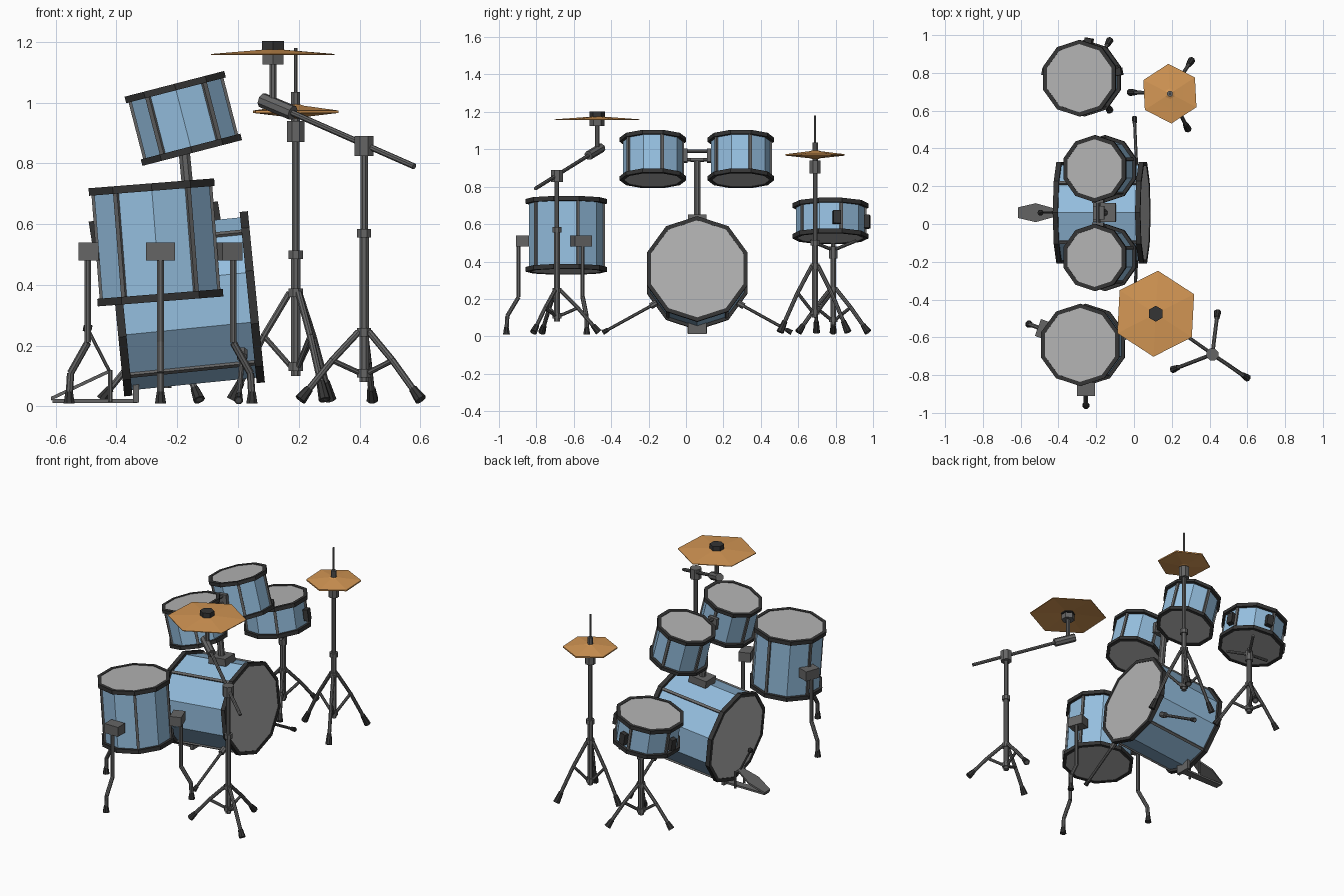
import bpy, bmesh
from math import sin, cos, pi, radians
from mathutils import Vector, Matrix

if "Cube" in bpy.data.objects:
    bpy.data.objects.remove(bpy.data.objects["Cube"])


def material(name, c):
    m = bpy.data.materials.new(name)
    m.diffuse_color = (*c, 1)
    m.use_nodes = True
    m.node_tree.nodes["Principled BSDF"].inputs["Base Color"].default_value = m.diffuse_color
    return m


BLUE = material("blue_shell", (0.30, 0.52, 0.74))
COPPER = material("copper", (0.66, 0.31, 0.09))
DARK = material("dark_rubber", (0.035, 0.035, 0.035))
STEEL = material("steel", (0.13, 0.13, 0.13))
SKIN = material("drum_skin", (0.45, 0.45, 0.45))


def finish(bm, name, mat):
    bmesh.ops.recalc_face_normals(bm, faces=bm.faces)
    me = bpy.data.meshes.new(name)
    bm.to_mesh(me)
    bm.free()
    me.materials.append(mat)
    ob = bpy.data.objects.new(name, me)
    bpy.context.collection.objects.link(ob)


def lathe(bm, M, profile, n=10, phase=pi / 2, closed=False):
    """Spin (radius, height) points about the local z of M; open ends are capped."""
    rings = [[bm.verts.new(M @ Vector((r * cos(phase + 2 * pi * i / n), r * sin(phase + 2 * pi * i / n), h)))
              for i in range(n)] for r, h in profile]
    pairs = list(zip(rings, rings[1:])) + ([(rings[-1], rings[0])] if closed else [])
    for a, b in pairs:
        for i in range(n):
            j = (i + 1) % n
            bm.faces.new((a[i], a[j], b[j], b[i]))
    if not closed:
        bm.faces.new(rings[0])
        bm.faces.new(rings[-1])


def rod(bm, a, b, r, r2=None, n=8):
    a, b = Vector(a), Vector(b)
    d = b - a
    M = Matrix.Translation(a) @ d.to_track_quat('Z', 'Y').to_matrix().to_4x4()
    lathe(bm, M, [(r, 0), (r if r2 is None else r2, d.length)], n, pi / n)


def box(bm, c, size, M=Matrix()):
    bmesh.ops.create_cube(bm, size=1, matrix=M @ Matrix.Translation(c) @ Matrix.Diagonal((*size, 1)))


def frame(c, tilt):
    return Matrix.Translation(c) @ Matrix.Rotation(radians(tilt), 4, 'Y')


def drum(name, c, tilt, R, L, hoop, lugs, phase=pi / 2):
    M, h, s = frame(c, tilt), L / 2, R - 0.018
    bm = bmesh.new()
    lathe(bm, M, [(s, -h + 0.01), (s, h - 0.01)], phase=phase)
    finish(bm, name + "_shell", BLUE)
    bm = bmesh.new()
    for z0, z1 in ((h - hoop, h), (-h, -h + hoop)):
        lathe(bm, M, [(R, z0), (R, z1), (R - 0.022, z1), (R - 0.022, z0)], phase=phase, closed=True)
    finish(bm, name + "_hoops", DARK)
    bm = bmesh.new()
    for k in (1, -1):
        lathe(bm, M, [(R - 0.02, k * (h - 0.012)), (R - 0.02, k * (h - 0.003))], phase=phase)
    finish(bm, name + "_skins", SKIN)
    bm = bmesh.new()
    for a in lugs:
        box(bm, (s, 0, 0), (0.014, 0.016, L - 0.03), M @ Matrix.Rotation(radians(a), 4, 'Z'))
    finish(bm, name + "_tension_rods", STEEL)


# Drums
five = [90 + 72 * i for i in range(5)]
drum("bass_drum", (-0.171, 0.06, 0.338), 84.3, 0.283, 0.465, 0.027, (36, 144, 216, 324), 0)
drum("left_tom", (-0.18, 0.293, 0.948), -14.5, 0.178, 0.235, 0.022, five)
drum("right_tom", (-0.18, -0.177, 0.948), -14.5, 0.178, 0.235, 0.022, five)
drum("floor_tom", (-0.27, -0.64, 0.54), -4.5, 0.218, 0.39, 0.025, five)
drum("snare", (-0.275, 0.772, 0.617), -9, 0.203, 0.19, 0.024, five)

# Snare strainers
bm = bmesh.new()
M = frame((-0.275, 0.772, 0.617), -9)
for a in (10, 170, 80):
    box(bm, (0.2, 0, -0.01), (0.03, 0.04, 0.07), M @ Matrix.Rotation(radians(a), 4, 'Z'))
finish(bm, "snare_strainers", DARK)

# Tom mount on the bass drum
bm = bmesh.new()
M = frame((-0.155, 0.06, 0.61), -5.5)
box(bm, (0, 0, 0.012), (0.12, 0.1, 0.045), M)
rod(bm, M @ Vector((0, 0, 0)), M @ Vector((0, 0, 0.33)), 0.02)
box(bm, (0, 0, 0.335), (0.06, 0.07, 0.016), M)
for z in (0.335, 0.38):
    rod(bm, M @ Vector((0, -0.07, z)), M @ Vector((0, 0.07, z)), 0.01)
for y in (-0.062, 0.062):
    box(bm, (0, y, 0.357), (0.06, 0.022, 0.07), M)
finish(bm, "tom_mount", STEEL)

# Bass drum spurs
bm, tips = bmesh.new(), bmesh.new()
for k in (-1, 1):
    a, b = Vector((0.015, 0.06 + k * 0.215, 0.18)), Vector((0.002, 0.06 + k * 0.505, 0.02))
    rod(bm, a, b, 0.009)
    rod(bm, a, a.lerp(b, 0.12), 0.018)
    rod(tips, a.lerp(b, 0.9), b, 0.012, 0.015)
finish(bm, "bass_spurs", STEEL)
finish(tips, "bass_spur_tips", DARK)

# Kick pedal with beater
bm = bmesh.new()
box(bm, (-0.47, 0.06, 0.018), (0.28, 0.045, 0.012))
box(bm, (-0.335, 0.06, 0.045), (0.02, 0.1, 0.065))
plate = [(-0.615, 0.028), (-0.52, 0.05), (-0.42, 0.022)]
vs = [[bm.verts.new((x, 0.06 + k * w, 0.02 + (x + 0.615) * 0.47 + dz)) for x, w in plate for k in (-1, 1)]
      for dz in (0, 0.012)]
loop = (0, 2, 4, 5, 3, 1)
for v in vs:
    bm.faces.new([v[i] for i in loop])
for i, j in zip(loop, loop[1:] + loop[:1]):
    bm.faces.new((vs[0][i], vs[0][j], vs[1][j], vs[1][i]))
for y in (0.015, 0.105):
    rod(bm, (-0.42, y, 0.015), (-0.42, y, 0.12), 0.008)
rod(bm, (-0.42, 0.015, 0.112), (-0.42, 0.105, 0.112), 0.008)
rod(bm, (-0.42, 0.06, 0.11), (-0.492, 0.06, 0.25), 0.006)
finish(bm, "kick_pedal", STEEL)
bm = bmesh.new()
bmesh.ops.create_icosphere(bm, subdivisions=1, radius=0.018, matrix=Matrix.Translation((-0.495, 0.06, 0.258)))
finish(bm, "kick_beater", DARK)

# Floor tom legs
bm, tips = bmesh.new(), bmesh.new()
for ang in (20, 160, 270):
    M = Matrix.Translation((-0.255, -0.64, 0)) @ Matrix.Rotation(radians(ang), 4, 'Z')
    box(bm, (0.235, 0, 0.51), (0.07, 0.095, 0.06), M)
    path = [M @ Vector((r, 0, z)) for r, z in ((0.255, 0.54), (0.255, 0.21), (0.315, 0.11), (0.32, 0.03))]
    for a, b in zip(path, path[1:]):
        rod(bm, a, b, 0.012)
    rod(tips, M @ Vector((0.32, 0, 0.01)), M @ Vector((0.32, 0, 0.05)), 0.02, 0.013)
finish(bm, "floor_tom_legs", STEEL)
finish(tips, "floor_tom_feet", DARK)


def stand(name, x, y, ztop, collar, low, reach, angles, mid):
    """Tripod with braced legs, a tube and collars."""
    bm, tips = bmesh.new(), bmesh.new()
    P = Vector((x, y, 0))
    rod(bm, P + Vector((0, 0, low - 0.03)), P + Vector((0, 0, mid)), 0.017)
    rod(bm, P + Vector((0, 0, mid)), P + Vector((0, 0, ztop)), 0.013)
    for z in (collar, low, mid):
        rod(bm, P + Vector((0, 0, z - 0.014)), P + Vector((0, 0, z + 0.014)), 0.025)
    for ang in angles:
        d = Vector((cos(radians(ang)), sin(radians(ang)), 0))
        up = Vector((0, 0, 1))
        a, b = P + d * 0.02 + up * collar, P + d * reach + up * 0.022
        knee = P + d * reach * 0.5 + up * (collar * 0.62)
        rod(bm, a, knee, 0.011)
        rod(bm, knee, b, 0.011)
        rod(bm, knee, P + d * 0.015 + up * low, 0.009)
        rod(tips, knee.lerp(b, 0.72), b, 0.014, 0.02)
    finish(bm, name + "_stand", STEEL)
    finish(tips, name + "_stand_feet", DARK)


def cymbal(name, c, R, rise, phase):
    bm = bmesh.new()
    prof = [(R, 0), (R * 0.5, rise * 0.6), (R * 0.18, rise), (0.015, rise * 1.3)]
    prof += [(r, h - 0.004) for r, h in reversed(prof)]
    lathe(bm, Matrix.Translation(c), prof, 6, radians(phase), closed=True)
    finish(bm, name, COPPER)


# Snare stand and basket
sx, sy = -0.235, 0.787
stand("snare", sx, sy, 0.5, 0.25, 0.09, 0.215, (60, 180, 300), 0.43)
bm = bmesh.new()
rod(bm, (sx, sy, 0.42), (sx, sy, 0.48), 0.024)
for ang in (60, 180, 300):
    d = Vector((cos(radians(ang)), sin(radians(ang)), 0))
    rim = Vector((sx, sy, 0.497)) + d * 0.14 + Vector((0, 0, d.x * 0.022 * 1.2))
    rod(bm, (sx, sy, 0.46), rim, 0.009)
finish(bm, "snare_basket", STEEL)

# Hi-hat
hx, hy = 0.19, 0.69
stand("hi_hat", hx, hy, 0.96, 0.375, 0.13, 0.21, (57, 178, 297), 0.5)
bm = bmesh.new()
rod(bm, (hx, hy, 0.87), (hx, hy, 0.94), 0.032)
rod(bm, (hx, hy, 0.94), (hx, hy, 1.035), 0.016)
rod(bm, (hx, hy, 0.94), (hx, hy, 1.18), 0.006)
finish(bm, "hi_hat_clutch", STEEL)
cymbal("hi_hat_top_cymbal", (hx, hy, 0.974), 0.158, 0.016, 93)
cymbal("hi_hat_bottom_cymbal", (hx, hy, 0.97), 0.158, -0.014, 93)

# Boom cymbal
bx, by, cx, cy = 0.415, -0.69, 0.115, -0.475
stand("boom_cymbal", bx, by, 0.88, 0.245, 0.11, 0.225, (83, 201, 326), 0.57)
bm = bmesh.new()
rod(bm, (bx, by, 0.825), (bx, by, 0.89), 0.034)
rod(bm, (0.09, -0.46, 1.005), (0.58, -0.805, 0.79), 0.01)
rod(bm, (0.08, -0.452, 1.008), (0.18, -0.522, 0.966), 0.025)
rod(bm, (cx, cy, 0.99), (cx, cy, 1.2), 0.013)
rod(bm, (cx, cy, 1.125), (cx, cy, 1.158), 0.04, n=6)
finish(bm, "boom_arm", STEEL)
bm = bmesh.new()
rod(bm, (cx, cy, 1.165), (cx, cy, 1.203), 0.042, n=6)
finish(bm, "cymbal_wing_nut", DARK)
cymbal("boom_cymbal_plate", (cx, cy, 1.16), 0.228, 0.014, 87)
